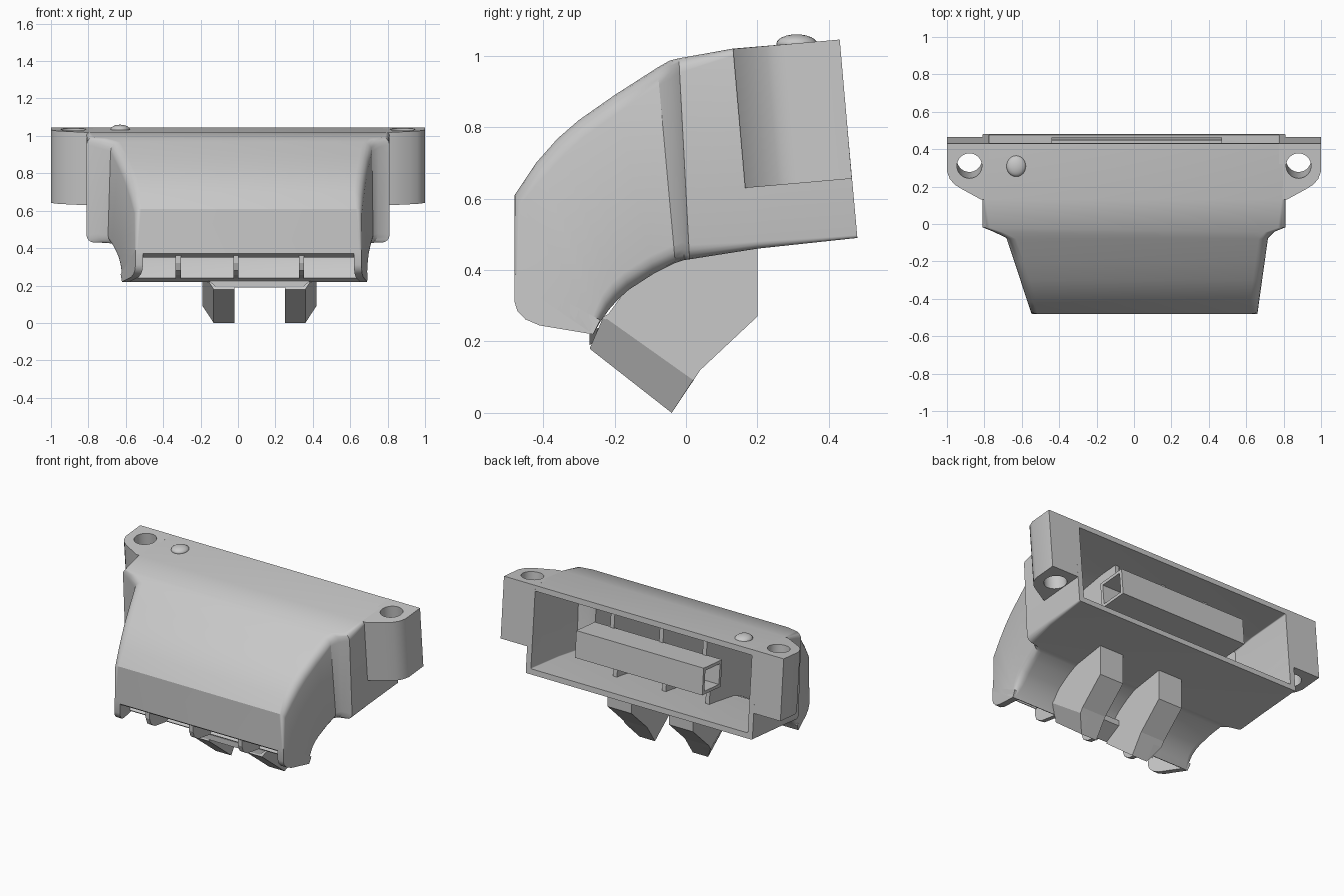
import bpy, bmesh, math
from mathutils import Matrix, Vector

if "Cube" in bpy.data.objects:
    bpy.data.objects.remove(bpy.data.objects["Cube"])

grey = bpy.data.materials.new("plain grey")
grey.use_nodes = True
grey.diffuse_color = (0.58, 0.58, 0.58, 1)
grey.node_tree.nodes["Principled BSDF"].inputs["Base Color"].default_value = (0.58, 0.58, 0.58, 1)

TILT = Matrix.Rotation(math.radians(5), 4, 'X')   # lean of the rear housing
WALL = 0.035


def finish(name, bm, matrix=None, smooth=True):
    if matrix:
        bm.transform(matrix)
    bmesh.ops.recalc_face_normals(bm, faces=bm.faces)
    mesh = bpy.data.meshes.new(name)
    bm.to_mesh(mesh)
    bm.free()
    mesh.materials.append(grey)
    ob = bpy.data.objects.new(name, mesh)
    bpy.context.collection.objects.link(ob)
    if smooth:
        bpy.context.view_layer.objects.active = ob
        ob.select_set(True)
        bpy.ops.object.shade_smooth_by_angle(angle=math.radians(32))
        ob.select_set(False)
    return ob


def loft(rings, closed=False):
    """Skin a row of rings; closed joins the last ring to the first, making a tube wall"""
    bm = bmesh.new()
    loops = [[bm.verts.new(p) for p in ring] for ring in rings]
    n = len(loops[0])
    following = loops[1:] + loops[:1] if closed else loops[1:]
    for a, b in zip(loops, following):
        for i in range(n):
            j = (i + 1) % n
            bm.faces.new((a[i], a[j], b[j], b[i]))
    if not closed:
        bm.faces.new(loops[0])
        bm.faces.new(loops[-1])
    return bm


def box(name, lo, hi, matrix=None):
    rings = [[(x, lo[1], lo[2]), (x, hi[1], lo[2]), (x, hi[1], hi[2]), (x, lo[1], hi[2])]
             for x in (lo[0], hi[0])]
    return finish(name, loft(rings), matrix, False)


def side(y, s):
    """x of the tapered nozzle wall at depth y"""
    return -0.69 - 0.33 * (y + 0.05) if s < 0 else 0.72 + 0.14 * (y + 0.05)


def section(roof, floor, r, half=None, inset=0):
    """Rounded rectangular section spanning roof and floor points"""
    a, b = Vector(roof), Vector(floor)
    along = (b - a).normalized() * inset
    a, b = a + along, b - along
    r = max(r - inset, 0.006)
    length = (b - a).length
    ring = []
    for s, low in ((-1, False), (1, False), (1, True), (-1, True)):
        steps = range(5) if (s < 0) != low else range(4, -1, -1)
        for k in steps:
            t = k * math.pi / 8
            u = r * (1 - math.sin(t))
            y, z = a.lerp(b, (length - u if low else u) / length)
            x = s * half if half else side(y, s)
            ring.append((x - s * (inset + r * (1 - math.cos(t))), y, z))
    return ring


# Hollow shell: rear housing flowing into the curved nozzle
stations = [
    ((0.43, 1.045), (0.48, 0.49), 0.008, 0.81),
    ((0.13, 1.02), (0.20, 0.46), 0.02, 0.81),
    ((-0.02, 0.993), (0.01, 0.43), 0.04, 0.81),
    ((-0.045, 0.987), (-0.005, 0.428), 0.05, 0.75),
    ((-0.08, 0.967), (-0.03, 0.42), 0.05, None),
    ((-0.20, 0.89), (-0.09, 0.39), 0.05, None),
    ((-0.30, 0.82), (-0.16, 0.345), 0.05, None),
    ((-0.36, 0.768), (-0.19, 0.318), 0.05, None),
    ((-0.42, 0.70), (-0.215, 0.29), 0.045, None),
    ((-0.48, 0.61), (-0.24, 0.255), 0.03, None),
    ((-0.48, 0.37), (-0.26, 0.22), 0.01, None),
]
outside = [section(*s) for s in stations]
inside = [section(*s, inset=WALL) for s in reversed(stations)]
finish("duct_shell", loft(outside + inside, True))

# Rounded cheeks closing the sides of the mouth
cheek = [(-0.48, 0.39), (-0.48, 0.31), (-0.472, 0.285), (-0.45, 0.262),
         (-0.41, 0.245), (-0.26, 0.22), (-0.24, 0.26)]
for s, label in ((-1, "right"), (1, "left")):
    rings = [[(side(y, s) - s * d, y, z) for y, z in cheek] for d in (0, 0.04)]
    finish(label + "_mouth_cheek", loft(rings))

# Guide vanes inside the duct
vane = [(-0.465, 0.4), (-0.465, 0.32), (-0.45, 0.28), (-0.41, 0.255), (-0.27, 0.235),
        (-0.2, 0.32), (-0.1, 0.4), (0, 0.445), (0.24, 0.48), (0.2, 1.01), (-0.05, 0.965),
        (-0.2, 0.875), (-0.3, 0.8), (-0.4, 0.7), (-0.465, 0.6)]
vane_x = (-0.32, -0.01, 0.34)
for i, x in enumerate(vane_x):
    rings = [[(x + d, y, z) for y, z in vane] for d in (-0.014, 0.014)]
    finish("guide_vane_%d" % (i + 1), loft(rings), None, False)

# Mounting ears with screw holes
ear = [(0.775, 0.22), (0.82, 0.22), (0.92, 0.275), (0.96, 0.3), (0.985, 0.33),
       (1, 0.37), (1, 0.52), (0.775, 0.52)]
for s, label in ((-1, "right"), (1, "left")):
    rings = [[(s * x, y, z) for x, y in ear] for z in (0.613, 1.004)]
    lug = finish(label + "_mounting_ear", loft(rings), TILT)
    hole = bmesh.new()
    bmesh.ops.create_cone(hole, cap_ends=True, segments=32, radius1=0.067, radius2=0.067,
                          depth=1, matrix=Matrix.Translation((s * 0.88, 0.40, 0.8)))
    cutter = finish(label + "_screw_hole_cutter", hole, TILT)
    cutter.hide_render = True
    cutter.hide_set(True)
    mod = lug.modifiers.new("screw hole", 'BOOLEAN')
    mod.operation = 'DIFFERENCE'
    mod.solver = 'EXACT'
    mod.object = cutter

# Open-ended rectangular sleeve across the rear opening
rings = []
for x, t in ((-0.44, 0), (0.47, 0), (0.47, 0.02), (-0.44, 0.02)):
    rings.append([(x, 0.33 + t, 0.63 + t), (x, 0.52 - t, 0.63 + t),
                  (x, 0.52 - t, 0.80 - t), (x, 0.33 + t, 0.80 - t)])
finish("rear_sleeve", loft(rings, True), TILT, False)

# Brackets tying the sleeve to the vanes
for i, x in enumerate(vane_x):
    box("sleeve_bracket_%d" % (i + 1), (x - 0.014, 0.22, 0.64), (x + 0.014, 0.34, 0.98), TILT)

# Chamfered clip legs under the nozzle
top = [(-0.23, 0.26), (-0.16, 0.355), (-0.09, 0.4), (0, 0.44), (0.2, 0.475), (0.2, 0.27), (0.04, 0.12)]
inner = top + [(0.02, 0.09), (-0.04, 0), (-0.27, 0.18)]
outer = top + [(0.021, 0.091), (0.02, 0.092), (-0.231, 0.27)]
for s, label in ((-1, "right"), (1, "left")):
    rings = [[(0.115 + s * d, y, z) for y, z in prof]
             for d, prof in ((0.135, inner), (0.245, inner), (0.305, outer))]
    finish(label + "_clip_leg", loft(rings), None, False)

# Cross bar between the legs
bar = loft([[(0.115 - w, -0.27, z), (0.115 + w, -0.27, z), (0.115 + w, -0.16, z + 0.06),
             (0.115 - w, -0.16, z + 0.06)] for w, z in ((0.23, 0.19), (0.27, 0.225))])
finish("clip_cross_bar", bar, None, False)

# Small domed locating bump on the roof
bump = bmesh.new()
bmesh.ops.create_uvsphere(bump, u_segments=24, v_segments=12, radius=1)
finish("locating_bump", bump, Matrix.Translation((-0.63, 0.31, 1.034))
       @ Matrix.Diagonal((0.052, 0.057, 0.026, 1)))
